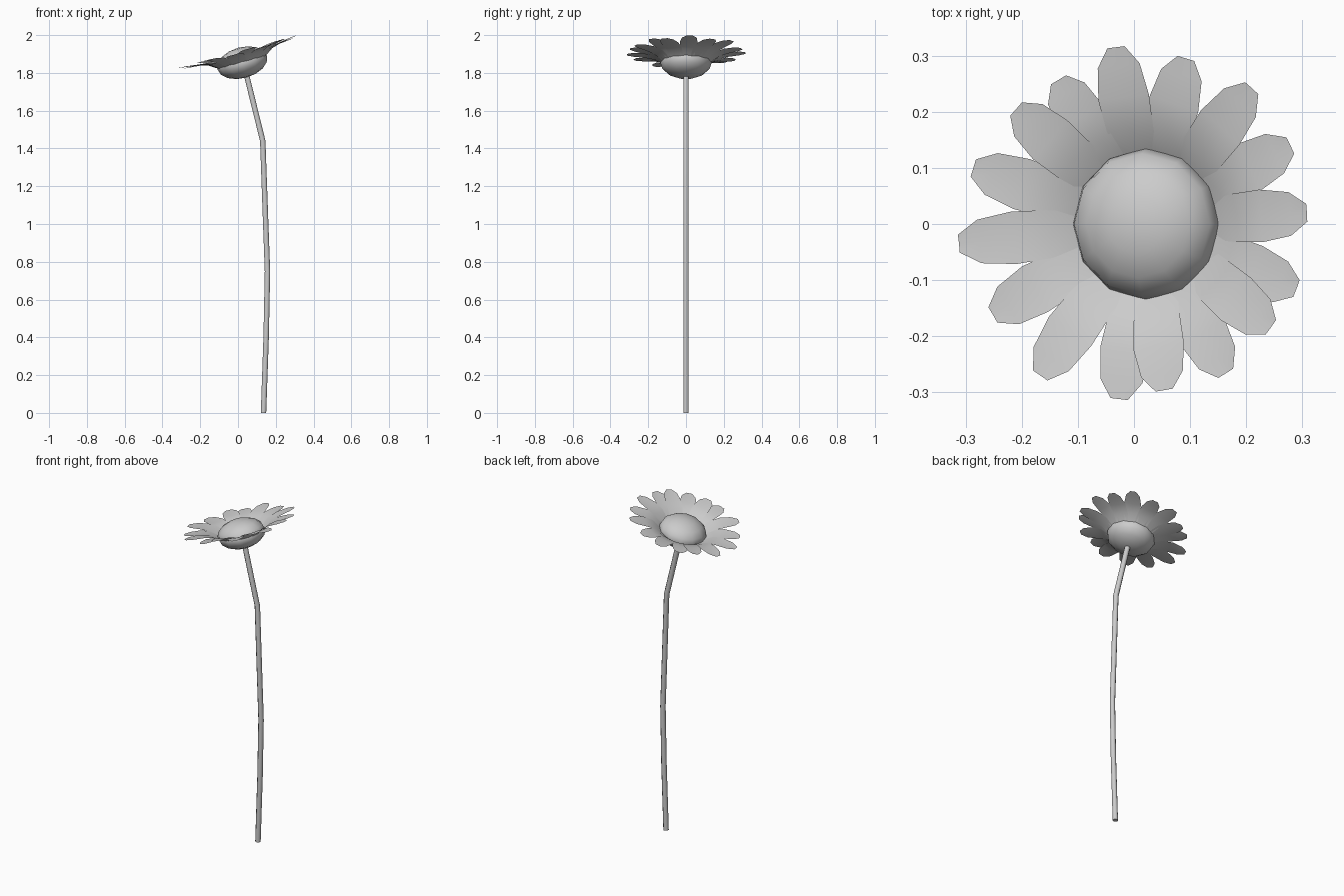
import bpy, bmesh, math
from mathutils import Matrix, Vector

if "Cube" in bpy.data.objects:
    bpy.data.objects.remove(bpy.data.objects["Cube"])

# Flower head frame: tilted towards -x
HEAD = Matrix.Translation((0.008, 0, 1.907)) @ Matrix.Rotation(math.radians(-15.4), 4, 'Y')


def finish(name, bm, angle=60):
    me = bpy.data.meshes.new(name)
    bm.to_mesh(me)
    bm.free()
    ob = bpy.data.objects.new(name, me)
    bpy.context.collection.objects.link(ob)
    bpy.ops.object.select_all(action='DESELECT')
    ob.select_set(True)
    bpy.context.view_layer.objects.active = ob
    bpy.ops.object.shade_smooth_by_angle(angle=math.radians(angle))
    return ob


# Stem: eight-sided tube along a bent path
path = [(0.135, 0), (0.149, 0.4), (0.156, 0.75), (0.145, 1.05), (0.131, 1.44), (0.04, 1.81)]
bm = bmesh.new()
rings = []
for i, (x, z) in enumerate(path):
    a, b = path[max(i - 1, 0)], path[min(i + 1, len(path) - 1)]
    lean = math.atan2(b[0] - a[0], b[1] - a[1]) if i else 0
    ring = []
    for k in range(8):
        t = math.tau * (k + 0.5) / 8
        c, s = 0.0155 * math.cos(t), 0.0155 * math.sin(t)
        ring.append(bm.verts.new((x + c * math.cos(lean), s, z - c * math.sin(lean))))
    rings.append(ring)
for lo, hi in zip(rings, rings[1:]):
    for k in range(8):
        n = (k + 1) % 8
        bm.faces.new((lo[k], lo[n], hi[n], hi[k]))
bm.faces.new(rings[0][::-1])
bm.faces.new(rings[-1])
finish("stem", bm)

# Seed head: flattened low-poly ball, dome above and cup below
bm = bmesh.new()
bmesh.ops.create_uvsphere(bm, u_segments=12, v_segments=8, radius=1)
bmesh.ops.transform(bm, verts=bm.verts, matrix=HEAD @ Matrix.Translation((0, 0, -0.055))
                    @ Matrix.Diagonal((0.136, 0.136, 0.082, 1)))
finish("seed_head", bm)

# Petals: single-sided strips rising out of the cup and flattening outwards
# Each row: radius, height, half width
rows = [(0.095, -0.075, 0.030), (0.13, -0.052, 0.037), (0.17, -0.024, 0.043),
        (0.225, -0.008, 0.047), (0.28, -0.001, 0.039), (0.312, 0.003, 0.016)]
# Petal tips as seen from above
tips = [(0.31, 0.02), (0.278, 0.14), (0.212, 0.242), (0.092, 0.295), (-0.03, 0.315),
        (-0.135, 0.257), (-0.208, 0.205), (-0.287, 0.1), (-0.31, -0.035), (-0.252, -0.162),
        (-0.165, -0.27), (-0.027, -0.312), (0.056, -0.296), (0.163, -0.266),
        (0.246, -0.184), (0.289, -0.115)]
bm = bmesh.new()
for i, (x, y) in enumerate(tips):
    local = Vector(((x - 0.008) / 0.964, y))
    stretch = local.length / 0.312
    turn = Matrix.Rotation(math.atan2(local.y, local.x), 4, 'Z')
    drop = -0.006 if i % 2 else 0.004
    prev = None
    for r, h, w in rows:
        f = max(0, (r - 0.13) / 0.182)
        rr = r * (1 + (stretch - 1) * f)
        line = [bm.verts.new(HEAD @ turn @ Vector((rr, s * w, h + drop * f + 0.07 * w * abs(s))))
                for s in (-1, 0, 1)]
        if prev:
            for k in range(2):
                bm.faces.new((prev[k], line[k], line[k + 1], prev[k + 1]))
        prev = line
finish("petals", bm)
